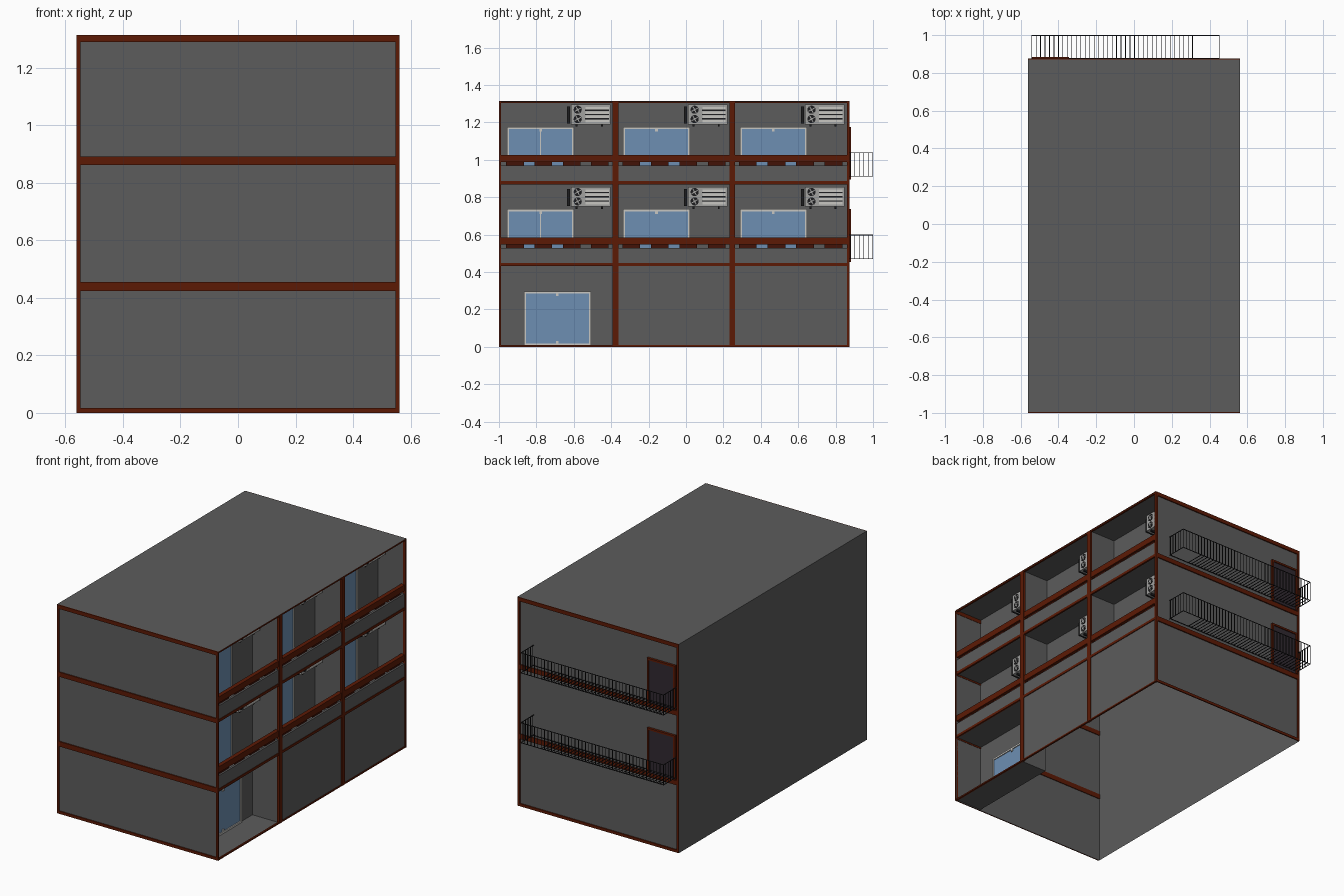
import bpy, bmesh, math
from mathutils import Vector, Matrix

if "Cube" in bpy.data.objects:
    bpy.data.objects.remove(bpy.data.objects["Cube"])


def material(name, rgb):
    m = bpy.data.materials.new(name)
    m.diffuse_color = (*rgb, 1)
    m.use_nodes = True
    m.node_tree.nodes["Principled BSDF"].inputs["Base Color"].default_value = m.diffuse_color
    return m


GREY = material("wall grey", (0.107, 0.107, 0.107))
BROWN = material("trim brown", (0.108, 0.010, 0.0015))
DARK_BROWN = material("support brown", (0.055, 0.006, 0.002))
GLASS = material("glass blue", (0.155, 0.275, 0.45))
FRAME = material("frame light grey", (0.58, 0.57, 0.54))
STEEL = material("unit grey", (0.36, 0.36, 0.35))
BLACK = material("railing black", (0.012, 0.012, 0.013))
DOOR = material("door dark purple", (0.030, 0.022, 0.030))

X, Y0, Y1, TOP = 0.562, -1.0, 0.875, 1.315
STOREY = [0.0, 0.44, 0.88]
BAYS = [(-0.99, -0.385), (-0.37, 0.24), (0.255, 0.865)]
BACK_X = 0.37                      # back wall of the balcony recesses


def box(bm, x0, x1, y0, y1, z0, z1):
    mat = Matrix.Translation(((x0 + x1) / 2, (y0 + y1) / 2, (z0 + z1) / 2))
    mat = mat @ Matrix.Diagonal((x1 - x0, y1 - y0, z1 - z0, 1))
    bmesh.ops.create_cube(bm, size=1, matrix=mat)


def quad(bm, p, u, v):
    """Flat panel from corner p along u and v, facing u x v."""
    p, u, v = Vector(p), Vector(u), Vector(v)
    bm.faces.new([bm.verts.new(q) for q in (p, p + u, p + u + v, p + v)])


def disc(bm, x, y, z, r, depth, n=14):
    mat = Matrix.Translation((x, y, z)) @ Matrix.Rotation(math.pi / 2, 4, 'Y')
    bmesh.ops.create_cone(bm, cap_ends=True, segments=n, radius1=r, radius2=r,
                          depth=depth, matrix=mat)


def finish(name, bm, mat):
    me = bpy.data.meshes.new(name)
    bm.to_mesh(me)
    bm.free()
    me.materials.append(mat)
    ob = bpy.data.objects.new(name, me)
    bpy.context.scene.collection.objects.link(ob)
    return ob


def part(name, mat, boxes):
    bm = bmesh.new()
    for b in boxes:
        box(bm, *b)
    return finish(name, bm, mat)


# Outer shell: thin walls, open underneath
W = 2 * X
bm = bmesh.new()
quad(bm, (-X, Y0 + .007, 0), (W, 0, 0), (0, 0, TOP))
quad(bm, (X, Y1 - .007, 0), (-W, 0, 0), (0, 0, TOP))
quad(bm, (-X, Y1 - .003, 0), (0, Y0 - Y1 + .006, 0), (0, 0, TOP))
quad(bm, (-X, Y0 + .005, TOP), (W, 0, 0), (0, Y1 - Y0 - .008, 0))
for y0, y1 in BAYS[1:]:
    quad(bm, (X - .006, y0, 0), (0, y1 - y0, 0), (0, 0, .44))
finish("outer_walls", bm, GREY)

# Balcony recesses on the right side
OPEN = [(f, b) for f in range(3) for b in range(3) if f > 0 or b == 0]
bm = bmesh.new()
for f, b in OPEN:
    (y0, y1), z0 = BAYS[b], STOREY[f] + .004
    d, w, h = X - .004 - BACK_X, y1 - y0, .43
    quad(bm, (BACK_X, y0, z0), (0, w, 0), (0, 0, h))
    quad(bm, (BACK_X, y0, z0), (0, 0, h), (d, 0, 0))
    quad(bm, (BACK_X, y1, z0), (d, 0, 0), (0, 0, h))
    quad(bm, (BACK_X, y0, z0), (d, 0, 0), (0, w, 0))
    quad(bm, (BACK_X, y0, z0 + h), (0, w, 0), (d, 0, 0))
finish("balcony_recesses", bm, GREY)

# Brown trim on the front and back faces; only the floor bands reach inside
bands = [(.424, .455), (.863, .892), (1.29, TOP - .001)]
for name, yo, s in (("front_trim", Y0, 1), ("back_trim", Y1, -1)):
    shallow, deep = sorted((yo, yo + s * .0065)), sorted((yo, yo + s * .012))
    boxes = [(-X + .001, X - .001, *deep, a, b) for a, b in bands]
    boxes.append((-X + .001, X - .001, *shallow, 0, .017))
    boxes += [(e * (X - .0075) - .0065, e * (X - .0075) + .0065, *shallow, 0, TOP - .001)
              for e in (-1, 1)]
    part(name, BROWN, boxes)

# Brown posts and floor bands on the right face
posts = [(-1, -.99), (-.392, -.362), (.233, .262), (.862, Y1)]
side = [(X - .015, X, a, b, 0, TOP - .001) for a, b in posts]
side += [(X - .012, X - .001, Y0 + .002, Y1 - .002, a, b)
         for a, b in ((0, .009), (.433, .449), (.869, .886), (1.304, TOP - .002))]
part("right_trim", BROWN, side)

# Balcony parapets, supports and handrails
parapets, supports, rails = [], [], []
for f, b in OPEN[1:]:
    (y0, y1), z = BAYS[b], STOREY[f]
    parapets.append((X - .018, X - .004, y0, y1, z + .005, z + .09))
    rails.append((X - .03, X - .004, y0, y1, z + .108, z + .146))
    for i in range(4):
        c = y0 + (y1 - y0) * (i + .5) / 4
        supports.append((X - .028, X - .016, c - .047, c + .047, z + .09, z + .108))
part("balcony_parapets", GREY, parapets)
part("balcony_supports", DARK_BROWN, supports)
part("balcony_handrails", BROWN, rails)

# Sliding glass doors at the back of each recess
glass, frames = [], []
for f, b in OPEN:
    ya = -.867 if f == 0 else (-.957, -.337, .288)[b]
    yb, z0 = ya + .359, STOREY[f] + .006
    z1, t, xa, xb = z0 + .29, .011, BACK_X + .001, BACK_X + .012
    glass.append((xa, xb - .006, ya + t, yb - t, z0 + t, z1 - t))
    frames += [(xa, xb, ya, ya + t, z0, z1), (xa, xb, yb - t, yb, z0, z1),
               (xa, xb, ya, yb, z0, z0 + t), (xa, xb, ya, yb, z1 - t, z1)]
    c = (ya + yb) / 2
    for zz in (z0 + t, z1 - t - .014):                      # centre latches
        frames.append((xa, xb, c - .007, c + .007, zz, zz + .014))
    if f and b == 0:                                        # centre stile
        frames.append((xa, xb, c - .003, c + .003, z0, z1))
part("door_glass", GLASS, glass)
part("door_frames", FRAME, frames)

# Air conditioning units
bodies, louvres, dark = [], [], []
fans, hubs = bmesh.new(), bmesh.new()
xf = .435
for f, b in OPEN[1:]:
    y, z = (-.635, -.010, .615)[b], STOREY[f] + .310
    bodies.append((BACK_X, xf, y + .02, y + .232, z, z + .106))
    dark.append((BACK_X, xf - .01, y, y + .015, z + .004, z + .094))
    for i in range(3):                                      # louvre gaps
        zz = z + .027 + i * .0225
        dark.append((xf - .002, xf + .001, y + .096, y + .222, zz, zz + .006))
    for yy in (.045, .18):                                  # feet
        dark.append((BACK_X, xf - .01, y + yy, y + yy + .01, z - .012, z))
    for i in range(4):
        zz = z + .011 + i * .0225
        louvres.append((xf, xf + .004, y + .097, y + .222, zz, zz + .013))
    for zz in (z + .028, z + .078):
        disc(fans, xf, y + .056, zz, .022, .004)
        disc(hubs, xf + .002, y + .056, zz, .006, .004)
        for k in range(4):                                  # fan blades
            a = k * math.pi / 2 + .5
            m = (Matrix.Translation((xf + .002, y + .056, zz)) @ Matrix.Rotation(a, 4, 'X')
                 @ Matrix.Translation((0, .012, 0)) @ Matrix.Diagonal((.002, .014, .005, 1)))
            bmesh.ops.create_cube(hubs, size=1, matrix=m)
part("air_unit_bodies", STEEL, bodies)
part("air_unit_louvres", FRAME, louvres)
part("air_unit_dark_parts", BLACK, dark)
finish("air_unit_fans", fans, BLACK)
finish("air_unit_blades", hubs, STEEL)

# Back walkways with railings and slatted floors
bars, r = [], .0017
xa, xb, yo = -.542, .452, 1.0
for f in (1, 2):
    z0, z1 = STOREY[f] + .032, STOREY[f] + .158
    for z in (z0, z1):                                      # long and end rails
        bars.append((xa - r, xb + r, yo - 2 * r, yo, z - r, z + r))
        for x in (xa, xb):
            bars.append((x - r, x + r, Y1 - .005, yo, z - r, z + r))
    bars.append((xa, xb, Y1, Y1 + 2 * r, z0 - r, z0 + r))
    n = 42
    for i in range(n + 1):                                  # balusters and slats
        x = xa + (xb - xa) * i / n
        bars.append((x - r, x + r, yo - 2 * r, yo, z0, z1))
        if x < .33:
            bars.append((x - r, x + r, Y1, yo, z0 - r, z0 + r))
    for x in (xa, xb):
        for i in range(5):
            y = Y1 + .004 + i * .024
            bars.append((x - r, x + r, y - r, y + r, z0, z1))
part("walkway_railings", BLACK, bars)

# Back doors opening on the walkways
leaf, casing = [], []
for f in (1, 2):
    z0, z1, a, b = STOREY[f] + .015, STOREY[f] + .296, -.54, -.345
    leaf.append((a + .01, b - .01, Y1 - .008, Y1 + .002, z0, z1 - .01))
    casing += [(a, a + .012, Y1 - .008, Y1 + .008, z0, z1),
               (b - .012, b, Y1 - .008, Y1 + .008, z0, z1),
               (a, b, Y1 - .008, Y1 + .008, z1 - .012, z1)]
part("back_door_leaves", DOOR, leaf)
part("back_door_casings", BROWN, casing)
